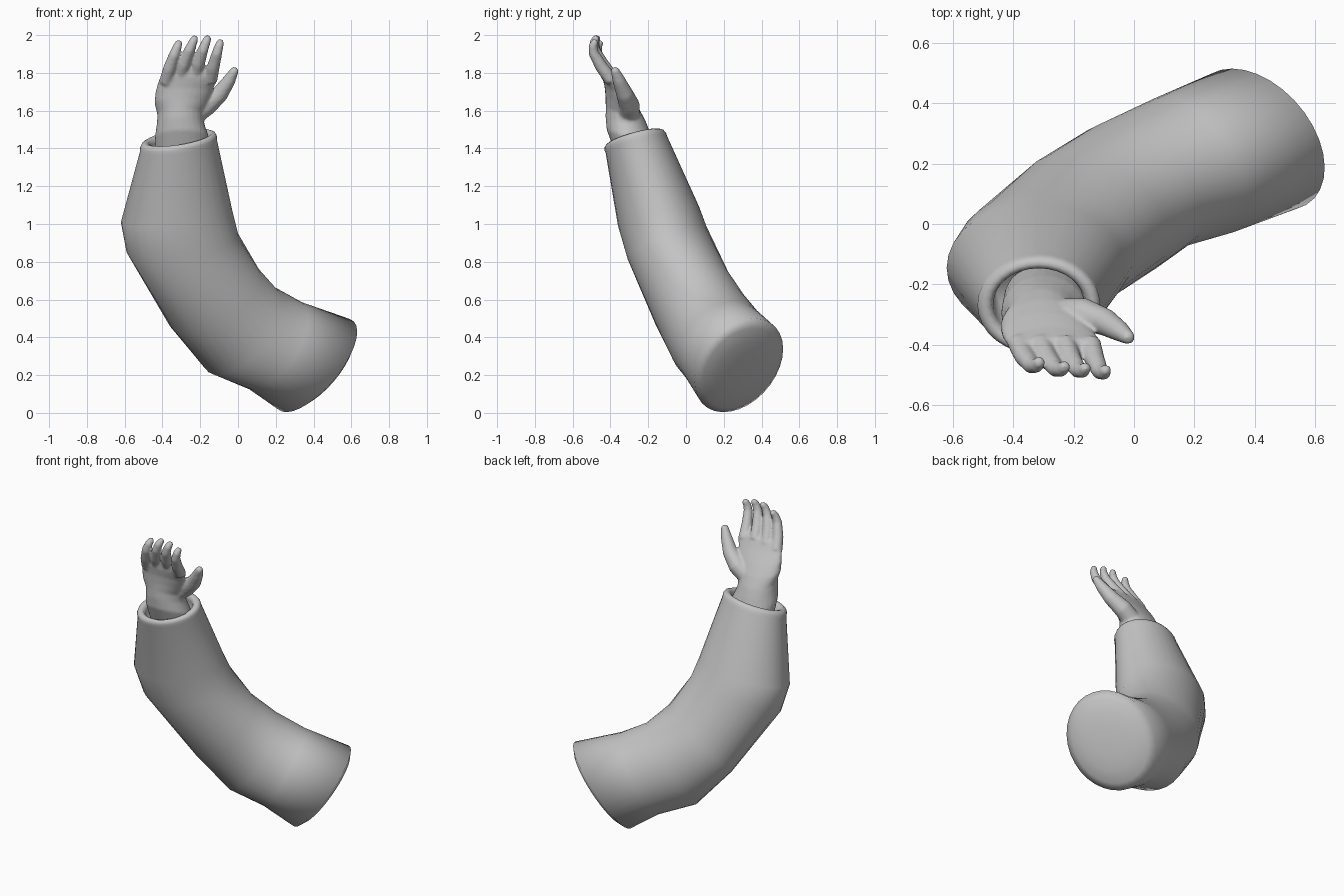
import bpy, bmesh
from math import sin, cos, tau
from mathutils import Vector as V

cube = bpy.data.objects.get("Cube")
if cube:
    bpy.data.objects.remove(cube, do_unlink=True)

grey = bpy.data.materials.new("light grey")
grey.use_nodes = True
colour = (0.55, 0.55, 0.55, 1)
grey.diffuse_color = colour
grey.node_tree.nodes["Principled BSDF"].inputs["Base Color"].default_value = colour


def loft(bm, rings, sides):
    """Skin a row of elliptical rings (centre, half axis, half axis) and close both ends."""
    loops = []
    for c, u, v in rings:
        angles = [tau * i / sides for i in range(sides)]
        loops.append([bm.verts.new(V(c) + V(u) * cos(a) + V(v) * sin(a)) for a in angles])
    for a, b in zip(loops, loops[1:]):
        for i in range(sides):
            j = (i + 1) % sides
            bm.faces.new((a[i], a[j], b[j], b[i]))
    for loop in (loops[0], loops[-1]):
        bm.faces.new(loop)


def tube(bm, path, radii, sides=12):
    """Tapered round tube with a blunt tip."""
    pts = [V(p) for p in path]
    tip = (pts[-1] - pts[-2]).normalized()
    pts.append(pts[-1] + tip * radii[-1] * 0.6)
    rings = []
    for i, (p, r) in enumerate(zip(pts, radii + [radii[-1] * 0.6])):
        t = (pts[min(i + 1, len(pts) - 1)] - pts[max(i - 1, 0)]).normalized()
        u = t.cross(V((0, 1, 0))).normalized()
        rings.append((p, u * r, t.cross(u) * r))
    loft(bm, rings, sides)


def finish(bm, name):
    bmesh.ops.recalc_face_normals(bm, faces=bm.faces)
    for f in bm.faces:
        f.smooth = True
    mesh = bpy.data.meshes.new(name)
    bm.to_mesh(mesh)
    bm.free()
    mesh.materials.append(grey)
    obj = bpy.data.objects.new(name, mesh)
    bpy.context.collection.objects.link(obj)
    return obj


# Sleeve: rings from cuff, round the elbow, to the shoulder end
cuff = V((-.315, -.275, 1.455))
cu, cv = V((.203, 0, .03)), V((0, -.163, -.045))
axis = V((0, .07, -.2)).normalized()
inside = [(cuff + axis * d, cu * s, cv * s)
          for d, s in ((.2, .7), (.03, .74), (.004, .78), (-.004, .88), (.004, .96), (.02, 1.0), (.04, 1.0))]
end = V((.412, .28, .252))
eu, ev = V((.18, .045, .245)), V((.125, -.23, -.04))
body = [
    ((-.325, -.145, 1.04), (.295, 0, .03), (0, -.215, -.05)),
    ((-.295, -.1, .9), (.295, .01, .05), (.02, -.21, -.08)),
    ((-.125, .03, .61), (.215, .02, .17), (.125, -.2, -.08)),
    ((.02, .125, .44), (.175, .01, .225), (.115, -.205, -.08)),
    ((.2, .195, .355), (.14, .01, .23), (.105, -.228, -.05)),
    (end, eu, ev),
]
out = V((.72, .37, -.59))
# Shoulder end: shallow dome
cap = [(end + out * d, eu * s, ev * s) for d, s in ((.025, .85), (.042, .6), (.05, .35), (.052, .08))]
bm = bmesh.new()
loft(bm, inside + body + cap, 32)
finish(bm, "sleeve")

# Hand: wrist and palm, then thumb and fingers, fused into one skin
bm = bmesh.new()
palm = [  # x, y, z, half width, half depth
    (-.29, -.24, 1.28, .14, .11),
    (-.297, -.295, 1.46, .143, .125),
    (-.304, -.31, 1.53, .126, .116),
    (-.305, -.32, 1.58, .122, .105),
    (-.3, -.338, 1.64, .143, .088),
    (-.288, -.362, 1.7, .15, .068),
    (-.265, -.392, 1.76, .156, .05),
    (-.25, -.41, 1.81, .14, .034),
]
loft(bm, [((x, y, z), (w, 0, 0), (0, d, -d * .3)) for x, y, z, w, d in palm], 24)

tube(bm, [(-.25, -.305, 1.57), (-.165, -.3, 1.63), (-.095, -.325, 1.69), (-.047, -.355, 1.76), (-.017, -.377, 1.815)],
     [.06, .056, .046, .035, .023])

# Fingers: base x, base z, tip x, tip z, depth shift
for bx, bz, tx, tz, dy in ((-.383, 1.75, -.312, 1.96, .015), (-.31, 1.77, -.228, 1.985, 0),
                           (-.228, 1.78, -.16, 1.985, -.005), (-.145, 1.76, -.093, 1.965, -.012)):
    path = [(bx + (tx - bx) * t * (.7 + .3 * t), y + dy * t, bz + (tz - bz) * t)
            for t, y in ((0, -.395), (.35, -.443), (.7, -.48), (.9, -.482), (1, -.47))]
    tube(bm, path, [.036, .034, .028, .024, .02])
hand = finish(bm, "hand")

skin = hand.modifiers.new("fuse", 'REMESH')
skin.mode = 'VOXEL'
skin.voxel_size = .008
skin.use_smooth_shade = True
relax = hand.modifiers.new("relax", 'SMOOTH')
relax.factor = .5
relax.iterations = 6
